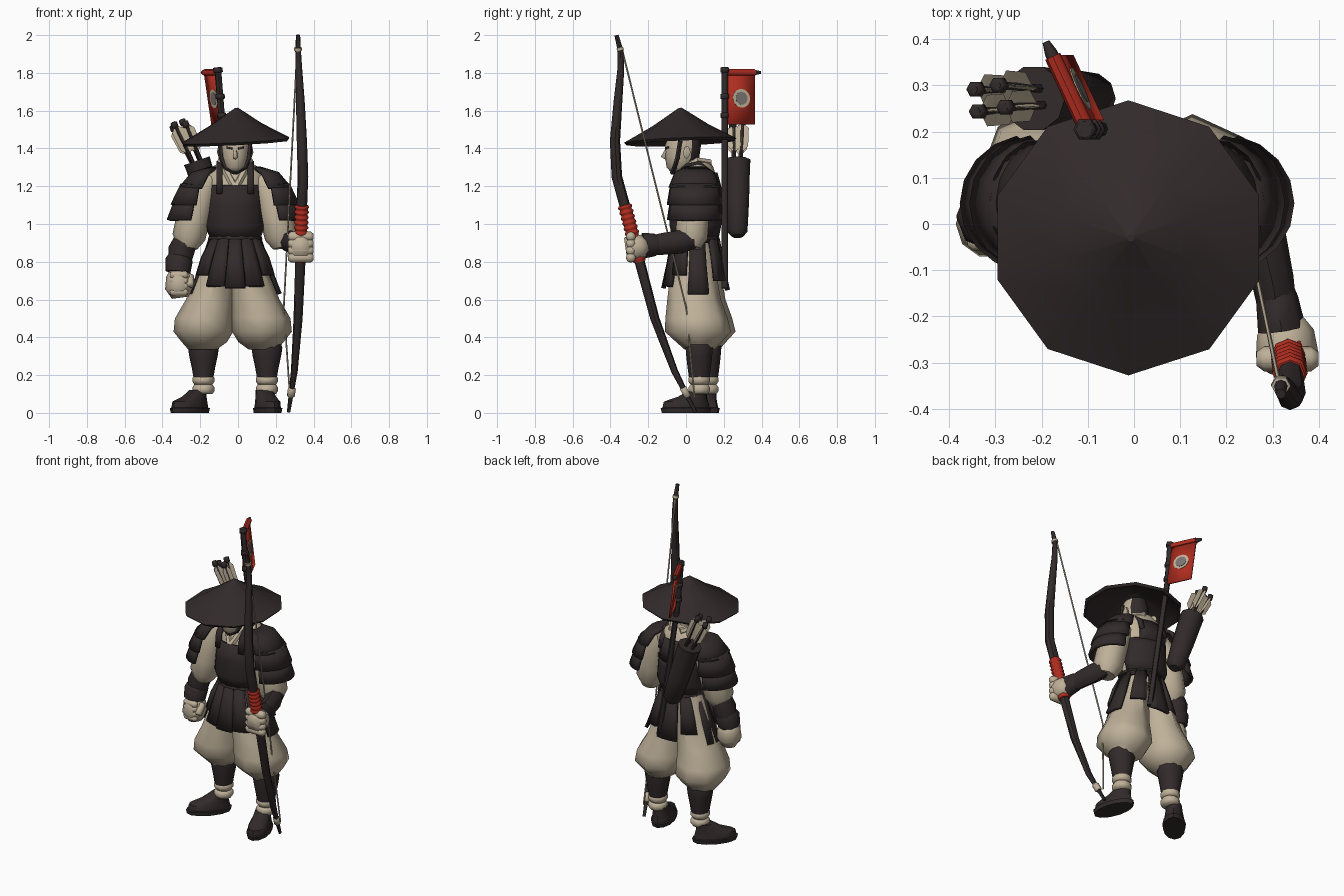
import bpy, bmesh, math
from math import sin, cos, radians
from mathutils import Vector

if "Cube" in bpy.data.objects:
    bpy.data.objects.remove(bpy.data.objects["Cube"])


def material(name, r, g, b):
    m = bpy.data.materials.new(name)
    m.use_nodes = True
    m.diffuse_color = (r, g, b, 1)
    node = m.node_tree.nodes["Principled BSDF"]
    node.inputs["Base Color"].default_value = (r, g, b, 1)
    node.inputs["Roughness"].default_value = .9
    return m


DARK = material("dark lacquer", .032, .023, .024)
CLOTH = material("pale cloth", .52, .44, .32)
RED = material("red cord", .43, .026, .014)
GREY = material("grey paint", .2, .18, .17)
UP = Vector((0, 0, 1))
MID = -.015


def grid(name, rows, mat, closed=True, thick=0, angle=45):
    """Skin a list of point rows; closed rows make capped tubes, open ones make plates."""
    bm = bmesh.new()
    vs = [[bm.verts.new(p) for p in row] for row in rows]
    n = len(rows[0])
    for a, b in zip(vs, vs[1:]):
        for j in range(n if closed else n - 1):
            k = (j + 1) % n
            bm.faces.new((a[j], a[k], b[k], b[j]))
    if closed:
        bm.faces.new(vs[0][::-1])
        bm.faces.new(vs[-1])
    bmesh.ops.recalc_face_normals(bm, faces=bm.faces)
    me = bpy.data.meshes.new(name)
    bm.to_mesh(me)
    bm.free()
    me.materials.append(mat)
    for p in me.polygons:
        p.use_smooth = True
    me.set_sharp_from_angle(angle=radians(angle))
    ob = bpy.data.objects.new(name, me)
    bpy.context.collection.objects.link(ob)
    if thick:
        mod = ob.modifiers.new("thickness", "SOLIDIFY")
        mod.thickness = thick
        mod.offset = 0
    return ob


def sweep(name, pts, radii, mat, sides=8, axis=None, ref=(1, 0, 0), phase=0, angle=45):
    """Tube along points; a radius is a number or a (side, depth) pair."""
    pts = [Vector(p) for p in pts]
    rows = []
    for i, p in enumerate(pts):
        t = Vector(axis) if axis else pts[min(i + 1, len(pts) - 1)] - pts[max(i - 1, 0)]
        t.normalize()
        r = Vector(ref)
        if abs(t.dot(r)) > .95:
            r = Vector((0, 1, 0))
        u = (r - t * r.dot(t)).normalized()
        v = t.cross(u)
        ra = radii[i] if isinstance(radii, (list, tuple)) else radii
        a, b = ra if isinstance(ra, tuple) else (ra, ra)
        rows.append([p + u * a * cos(q) + v * b * sin(q)
                     for q in (radians(phase) + math.tau * j / sides for j in range(sides))])
    return grid(name, rows, mat, angle=angle)


def loft(name, rings, mat, sides=10, **kw):
    """Stack of level ellipses given as (x, y, z, half width, half depth)."""
    return sweep(name, [r[:3] for r in rings], [tuple(r[3:]) for r in rings], mat, sides, UP, **kw)


def plate(name, rings, start, end, mat, steps=6, side=1, thick=.016):
    """Curved plate through part of stacked ellipses; side -1 mirrors it."""
    rows = []
    for x, y, z, a, b in rings:
        qs = [radians(start + (end - start) * j / steps) for j in range(steps + 1)]
        rows.append([(MID + side * (x + a * cos(q)), y + b * sin(q), z) for q in qs])
    return grid(name, rows, mat, closed=False, thick=thick)


def capsule(name, a, b, r, mat, sides=6):
    a, b = Vector(a), Vector(b)
    return sweep(name, [a, a.lerp(b, .12), a.lerp(b, .88), b], [r * .55, r, r, r * .55], mat, sides, angle=70)


# Torso shirt, neck and crossed collar
loft("shirt", [(MID, .05, .86, .12, .1), (MID, .05, 1, .135, .11), (MID, .05, 1.17, .15, .115),
               (MID, .06, 1.25, .17, .1), (MID, .06, 1.3, .125, .085), (MID, .06, 1.34, .06, .062)], CLOTH, 12)
sweep("neck", [(MID, .05, 1.24), (MID, .01, 1.38)], .05, CLOTH)
for s, label in ((1, "left"), (-1, "right")):
    sweep(label + "_collar", [(MID + s * .03, .125, 1.325), (MID + s * .075, .06, 1.335),
                              (MID + s * .055, -.01, 1.29), (MID, -.06, 1.19)], .02, CLOTH, 6)

# Breast and back armour, straps and belt
waist = [(0, .05, .92, .125, .115), (0, .05, .99, .155, .13), (0, .05, 1.1, .142, .135)]
plate("breastplate", waist + [(0, .05, 1.205, .13, .122)], -170, -10, DARK, 9)
plate("backplate", waist + [(0, .05, 1.14, .145, .13)], 12, 168, DARK, 9)
plate("upper_backplate", [(0, .05, 1.13, .145, .132), (0, .055, 1.2, .14, .125), (0, .055, 1.27, .12, .105)], 48, 132, DARK, 5)
for s, label in ((1, "left"), (-1, "right")):
    x = MID + s * .083
    grid(label + "_strap", [[(x - .017, y, z), (x + .017, y, z)] for y, z in
                            ((-.065, 1.16), (-.055, 1.25), (.0, 1.31), (.07, 1.325), (.14, 1.27), (.16, 1.2))],
         DARK, closed=False, thick=.018)
loft("belt", [(MID, .05, .9, .13, .12), (MID, .05, .92, .145, .132), (MID, .05, .945, .135, .125)], DARK, 14)

# Hanging skirt panels around the waist
for mid, wide, low in ((-90, 27, .66), (-62, 27, .67), (-118, 27, .67), (-33, 29, .73), (-147, 29, .73),
                       (5, 36, .63), (175, 36, .63), (52, 28, .7), (128, 28, .7), (90, 34, .65)):
    f = (.92 - low) / .25
    plate("skirt_panel", [(0, .05, .92, .13, .12), (0, .05, .92 - .13 * f, .182, .145),
                          (0, .05, low, .165 + .062 * f, .12 + .05 * f)],
          mid - wide / 2, mid + wide / 2, DARK, 3, thick=.02)

# Baggy trousers, shins, ankle wraps and shoes
for s, label, foot, way, leg in ((1, "left", (.157, .0), (.28, -.96, 0), .07),
                                 (-1, "right", (-.255, .065), (-.66, -.75, 0), .115)):
    hip = -.028
    loft(label + "_trouser", [(hip + s * c, y - s * .012, z, a, b) for c, y, z, a, b in (
        (.06, .05, .92, .07, .09), (.085, .05, .75, .1, .12), (.12, .055, .6, .128, .142), (.15, .068, .5, .156, .165),
        (.155, .075, .43, .158, .175), (.15, .08, .375, .12, .12), (.16, .085, .335, .075, .08))], CLOTH, 8, angle=50)
    ax = MID + s * .168
    loft(label + "_shin", [(ax, leg, .17, .05, .055), (ax, leg, .24, .062, .065), (ax, leg, .3, .075, .072),
                           (ax, leg, .345, .082, .076), (ax, leg, .38, .07, .07)], DARK)
    for z in (.1, .15):
        loft(label + "_ankle_wrap", [(ax, leg, z, .048, .048), (ax, leg, z + .015, .058, .06),
                                     (ax, leg, z + .035, .058, .06), (ax, leg, z + .05, .048, .048)], CLOTH, angle=70)
    d, base = Vector(way).normalized(), Vector((*foot, 0))
    rings = [(0, 0, .133, .066), (0, .025, .14, .07), (0, .028, .13, .062), (0, .06, .122, .06),
             (-.035, .085, .08, .052), (-.065, .12, .05, .046)]
    sweep(label + "_shoe", [base + d * o + UP * z for o, z, a, b in rings],
          [(a, b) for o, z, a, b in rings], DARK, 12, UP, d)

# Layered shoulder guards and sleeves
for s, label in ((1, "left"), (-1, "right")):
    bands = [([(.105, .05, 1.295, .025, .05), (.15, .045, 1.267, .075, .1), (.19, .045, 1.19, .1, .13)], 98),
             ([(.18, .045, 1.21, .1, .12), (.195, .045, 1.1, .138, .138)], 85),
             ([(.19, .045, 1.12, .125, .125), (.205, .045, 1.02, .148, .14)], 78)]
    for band, reach in bands:
        plate(label + "_shoulder_guard", band, -reach, reach, DARK, 8, s, .02)
    sweep(label + "_sleeve", [(MID + s * x, y, z) for x, y, z in
                              ((.13, .05, 1.25), (.18, .045, 1.17), (.225, .035, 1.02), (.245, .03, .93), (.255, .025, .875))],
          [.055, .085, .09, .088, .055], CLOTH, 10)

# Forearms and cuffs
sweep("left_forearm", [(.25, .04, .92), (.278, -.03, .905), (.3, -.12, .895), (.31, -.18, .887), (.318, -.22, .885)],
      [.05, (.052, .062), (.046, .058), (.042, .052), .04], DARK)
sweep("left_cuff", [(.303, -.14, .89), (.31, -.165, .89), (.32, -.228, .885)], [.042, (.046, .06), (.052, .068)], DARK)
sweep("right_forearm", [(-.265, .03, .94), (-.3, .03, .86), (-.312, .02, .77)], [.06, .07, .055], DARK)
sweep("right_cuff", [(-.308, .02, .83), (-.312, .018, .81), (-.318, .01, .745)], [.06, .073, .066], DARK)

# Fists with rolled fingers
sweep("left_palm", [(.324, -.205, .885), (.328, -.235, .88), (.332, -.285, .875), (.332, -.32, .87)],
      [.042, (.062, .066), (.068, .074), (.045, .06)], CLOTH, 10, angle=70)
sweep("right_palm", [(-.31, .015, .76), (-.312, .005, .72), (-.312, 0, .66), (-.305, 0, .61)],
      [.045, .068, .074, .045], CLOTH, 10, angle=70)
for i in range(4):
    z = .822 + .037 * i
    capsule("left_finger", (.265, -.292, z), (.4, -.292, z), .027, CLOTH, 8)
    z = .64 + .03 * i
    capsule("right_finger", (-.36, -.035, z), (-.265, -.045, z), .021, CLOTH, 8)
capsule("right_thumb", (-.255, .0, .73), (-.255, -.05, .67), .023, CLOTH, 8)

# Head with painted hair by direction
head = loft("head", [(MID, -.045, 1.275, .03, .035), (MID, -.035, 1.3, .055, .068), (MID, -.02, 1.35, .07, .09),
                     (MID, -.015, 1.42, .078, .095), (MID, -.01, 1.48, .06, .075)], CLOTH, 12, angle=60)
head.data.materials.append(DARK)
for p in head.data.polygons:
    if p.center.y > .015 and p.center.z > 1.32:
        p.material_index = 1
sweep("nose", [(MID, -.1, 1.4), (MID, -.12, 1.355), (MID, -.1, 1.345)], [.008, .014, .008], CLOTH, 5, angle=80)
for s, label in ((1, "left"), (-1, "right")):
    sweep(label + "_ear", [(MID + s * .075, .0, 1.35), (MID + s * .085, .005, 1.38), (MID + s * .08, .005, 1.41)],
          [.01, (.012, .024), .01], CLOTH, 6)
    sweep(label + "_chin_strap", [(MID + s * x, y, z) for x, y, z in
                                  ((.077, -.03, 1.44), (.073, -.045, 1.35), (.052, -.06, 1.3), (.0, -.072, 1.272))],
          .014, DARK, 6)
    grid(label + "_eye", [[(MID + s * .017, -.108, z), (MID + s * .045, -.094, z + .006)]
                          for z in (1.395, 1.404)], DARK, closed=False, thick=.008)

# Wide faceted hat, hollow underneath
hx, hy = -.012, -.03
sweep("straw_hat", [(hx, hy, 1.56), (hx, hy, 1.428), (hx, hy, 1.442), (hx, hy, 1.525), (hx + .005, hy, 1.615)],
      [.03, .285, .298, .145, .008], DARK, 10, (-.05, -.04, 1), phase=18, angle=30)

# Bow, wrapped grip, bound tips and string
bow = [(.318, -.368, 2), (.318, -.347, 1.92), (.322, -.345, 1.82), (.33, -.36, 1.65), (.338, -.376, 1.44),
       (.344, -.366, 1.25), (.338, -.325, 1.1), (.33, -.245, .8), (.318, -.165, .5), (.298, -.06, .22), (.268, .05, .005)]
sweep("bow", bow, [.011, .015, .018, .023, .027, .028, .028, .027, .024, .018, .009], DARK)
grip_top, grip_end = Vector(bow[6]), Vector(bow[7])
count = 44
sweep("grip_wrap", [grip_top.lerp(grip_end, i / count) for i in range(count + 1)],
      [.038 if i % 4 in (1, 2) else .032 for i in range(count + 1)], RED)
for a, b, t in ((0, 1, .8), (10, 9, .36)):
    p, q = Vector(bow[a]), Vector(bow[b])
    capsule("tip_binding", p.lerp(q, t), p.lerp(q, t + .25), .021, CLOTH)
sweep("bow_string", [(.312, -.335, 1.91), (.242, 0, .56), (.275, .045, .08)], .005, CLOTH, 5)

# Quiver with fletched arrows
top, end = Vector((-.218, .272, 1.335)), Vector((-.083, .272, .935))
axis = (top - end).normalized()
across, back = axis.cross(Vector((0, 1, 0))), Vector((0, 1, 0))
sweep("quiver", [end, end + axis * .03, end + axis * .2, top - axis * .03, top], [.03, .056, .065, .07, .072], DARK, 10)
for i in range(4):
    q = math.tau * i / 4 + .6
    off = across * cos(q) * .036 + back * sin(q) * .03
    foot = top + off * .8
    tip = top + off * 1.15 + axis * (.21 + .015 * (i % 2)) - Vector((.03, 0, 0))
    sweep("arrow_shaft", [foot - axis * .04, tip], .01, DARK, 6)
    capsule("arrow_nock", tip - axis * .035, tip, .018, DARK)
    for r in ((.034, .005), (.005, .034)):
        sweep("arrow_fletching", [foot.lerp(tip, t) for t in (.2, .34, .78, .9)],
              [(.005, .005), r, r, (.005, .005)], CLOTH, 4)

# Banner pole, crossbar and hanging flag
sweep("banner_pole", [(.05, .205, .66), (-.085, .205, 1.55), (-.108, .205, 1.83)], [.017, .017, .018], DARK)
for z in (1.56, 1.66, 1.8):
    x = -.085 - (z - 1.55) * .08
    capsule("pole_collar", (x, .205, z), (x - .002, .205, z + .03), .025, DARK)
bar = Vector((-.42, .9, 0)).normalized()
peg = Vector((-.1, .2, 1.802))
capsule("crossbar", peg - bar * .01, peg + bar * .215, .014, DARK)
sweep("crossbar_sleeve", [peg + bar * .02, peg + bar * .18], .018, RED)
drop = Vector((.04, 0, -.275))
corner = peg + bar * .025
grid("flag", [[corner + bar * u * .155 + drop * v for u in (0, .5, 1)] for v in (0, .5, 1)], RED, closed=False, thick=.012)
face = bar.cross(drop).normalized()
spot = corner + bar * .075 + drop * .5
sweep("flag_disc", [spot - face * .0085, spot + face * .0085], .05, CLOTH, 16)
sweep("flag_disc_centre", [spot - face * .0105, spot + face * .0105], .034, GREY, 16)
